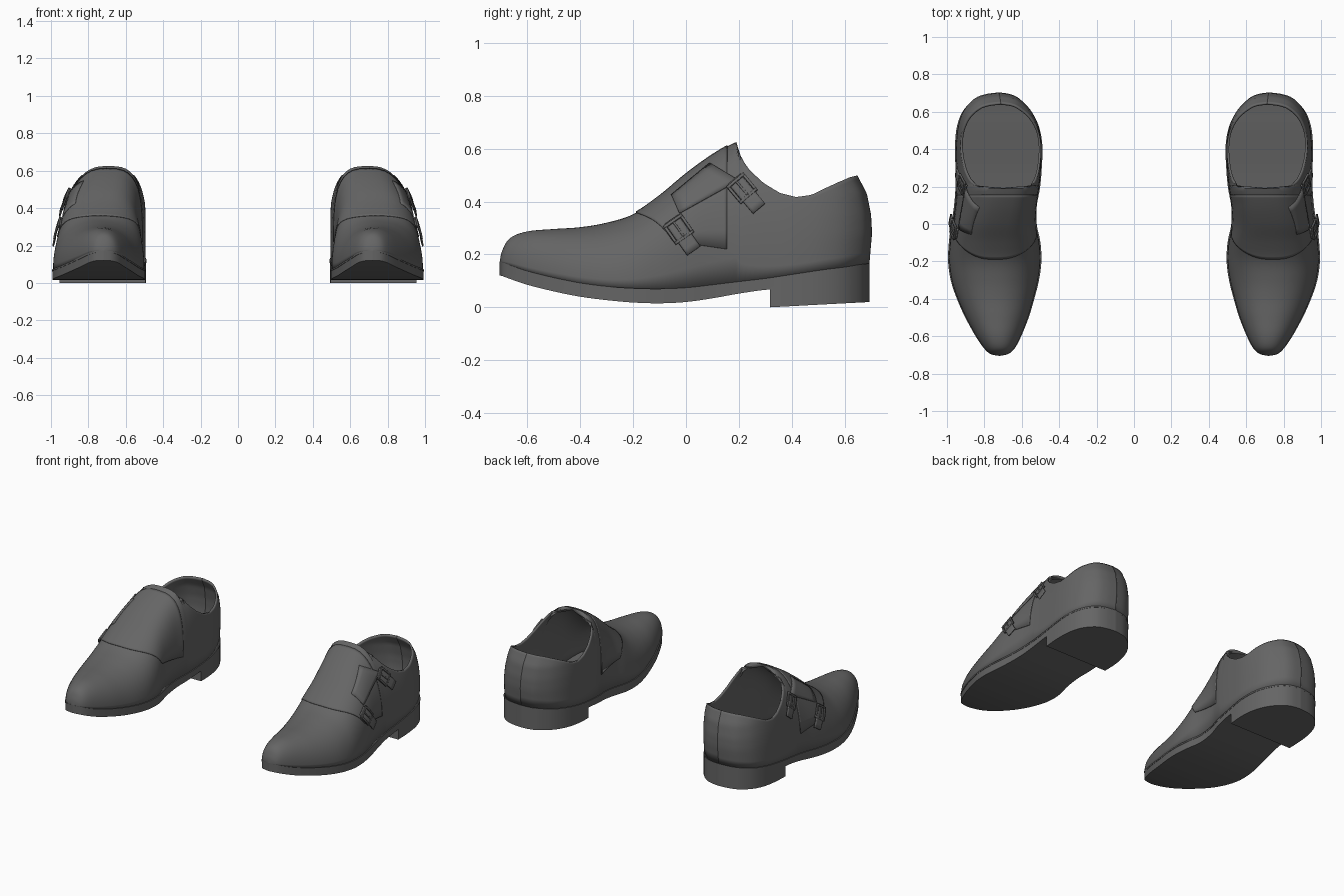
import bpy, bmesh, math
from mathutils import Vector

if "Cube" in bpy.data.objects:
    bpy.data.objects.remove(bpy.data.objects["Cube"])

leather = bpy.data.materials.new("dark_grey_leather")
leather.diffuse_color = (0.13, 0.13, 0.13, 1)
leather.use_nodes = True
leather.node_tree.nodes["Principled BSDF"].inputs["Base Color"].default_value = leather.diffuse_color

# Stations toe to heel: y, inner x, outer x, sole bottom, welt height, crown height
STATIONS = [
    (-.705, .72, .72, .120, .170, .170), (-.695, .675, .765, .118, .168, .215),
    (-.665, .64, .80, .107, .157, .262), (-.6, .605, .845, .085, .135, .287),
    (-.5, .565, .90, .060, .110, .296), (-.4, .535, .945, .040, .090, .303),
    (-.3, .51, .978, .027, .077, .320), (-.2, .497, .992, .018, .070, .352),
    (-.1, .502, .988, .015, .068, .420), (0, .522, .975, .020, .072, .503),
    (.1, .522, .96, .034, .083, .575), (.19, .505, .953, .050, .094, .625),
    (.3, .495, .953, .066, .107, .66), (.42, .492, .955, .072, .125, .68),
    (.52, .51, .945, .078, .140, .68), (.6, .55, .915, .085, .150, .68),
    (.66, .61, .86, .090, .160, .68), (.685, .66, .80, .092, .163, .68),
    (.695, .725, .725, .093, .165, .68)]
COLLAR = [(.19, .63), (.21, .565), (.24, .525), (.3, .47), (.36, .432), (.42, .417),
          (.48, .425), (.54, .45), (.6, .472), (.66, .492), (.7, .5)]
HEEL_BACK = [(.1, .692), (.17, .694), (.28, .704), (.35, .70), (.43, .684), (.5, .648), (.7, .6)]
LAST = len(STATIONS) - 1
OPEN_U = 11  # station where the foot opening starts


def smooth(a, b, v):
    t = min(1, max(0, (v - a) / (b - a)))
    return t * t * (3 - 2 * t)


def lerp_table(table, v):
    for (a, fa), (b, fb) in zip(table, table[1:]):
        if v <= b:
            return fa + (fb - fa) * max(0, (v - a) / (b - a))
    return table[-1][1]


def station(u):
    i = min(int(u), LAST - 1)
    t = u - i
    p = [STATIONS[min(max(k, 0), LAST)] for k in range(i - 1, i + 3)]
    return [.5 * (2 * b + (c - a) * t + (2 * a - 5 * b + 4 * c - d) * t * t
                  + (3 * b - a - 3 * c + d) * t ** 3) for a, b, c, d in zip(*p)]


def u_at(y):
    lo, hi = 0, LAST
    for _ in range(40):
        mid = (lo + hi) / 2
        lo, hi = (mid, hi) if station(mid)[0] < y else (lo, mid)
    return lo


def surface(u, side, r, off=0.0):
    """Point on the upper; r is height from welt (0) to crown (1)."""
    y, xin, xout, _, welt, crown = station(u)
    n = exponent(y, side)
    c, w = (xin + xout) / 2, (xout - xin) / 2 * .985
    half = w * max(0, 1 - r ** n) ** (1 / n)
    z = welt + (crown - welt) * r
    lean = .03 * smooth(-.2, .15, y) * r * r
    if y > .2:
        y = .2 + (y - .2) * (lerp_table(HEEL_BACK, z) - .2) / .495
    return Vector((c + side * (half + off * (1 - r ** 6)) - lean, y, z + off * r * r))


def exponent(y, side):
    return 2.15 + (.55 if side > 0 else 1.0) * smooth(-.35, .1, y)


def finish(name, verts, faces, thickness=0, offset=-1, angle=40):
    mesh = bpy.data.meshes.new(name)
    mesh.from_pydata(verts, [], faces)
    bm = bmesh.new()
    bm.from_mesh(mesh)
    bmesh.ops.remove_doubles(bm, verts=bm.verts, dist=.0004)
    bmesh.ops.recalc_face_normals(bm, faces=bm.faces)
    bm.to_mesh(mesh)
    bm.free()
    mesh.materials.append(leather)
    ob = bpy.data.objects.new(name, mesh)
    bpy.context.collection.objects.link(ob)
    bpy.ops.object.select_all(action='DESELECT')
    ob.select_set(True)
    bpy.context.view_layer.objects.active = ob
    bpy.ops.object.shade_smooth_by_angle(angle=math.radians(angle))
    if thickness:
        mod = ob.modifiers.new("thickness", 'SOLIDIFY')
        mod.thickness, mod.offset = thickness, offset
    mod = ob.modifiers.new("second_shoe", 'MIRROR')
    mod.use_mirror_merge = False
    return ob


def grid_faces(rows, cols, start=0):
    return [(start + i * cols + j, start + i * cols + j + 1,
             start + (i + 1) * cols + j + 1, start + (i + 1) * cols + j)
            for i in range(rows - 1) for j in range(cols - 1)]


# Upper: two half shells meeting along the crown, cut off at the collar
SUB, STEPS = 6, 16
us = [k / SUB for k in range(LAST * SUB + 1)]
verts, faces = [], []
for side in (-1, 1):
    start = len(verts)
    for u in us:
        y, _, _, _, welt, crown = station(u)
        n = exponent(y, side)
        top = 1.0
        if u > OPEN_U:
            top = min(1, (lerp_table(COLLAR, y) - welt) / (crown - welt))
        end = math.asin(top ** (n / 2))
        for j in range(STEPS + 1):
            r = min(1, math.sin(end * j / STEPS) ** (2 / n)) if j else 0
            verts.append(surface(u, side, r))
    faces += grid_faces(len(us), STEPS + 1, start)
finish("upper", verts, faces, .012)


# Sole, heel and insole: rectangular sections lofted along the outline
def loft(name, us, low, high, inset):
    verts, faces = [], []
    for u in us:
        s = station(u)
        w = (s[2] - s[1]) / 2
        c, w = (s[1] + s[2]) / 2, max(w - inset, w * .1)
        lo, hi = low(s), high(s)
        verts += [(c - w, s[0], hi), (c - w, s[0], lo), (c + w, s[0], lo), (c + w, s[0], hi)]
    for i in range(len(us) - 1):
        for j in range(4):
            k = (j + 1) % 4
            faces.append((4 * i + j, 4 * i + k, 4 * i + 4 + k, 4 * i + 4 + j))
    e = 4 * (len(us) - 1)
    faces += [(0, 1, 2, 3), (e, e + 1, e + 2, e + 3)]
    return finish(name, verts, faces)


heel_us = [u_at(.318)] + [u for u in us if station(u)[0] > .33]
insole_us = [u for u in us if -.3 < station(u)[0] < .68]
loft("sole", us, lambda s: s[3], lambda s: s[4] - .006, 0)
loft("welt", us, lambda s: s[4] - .007, lambda s: s[4] + .002, -.002)
loft("heel", heel_us, lambda s: .02 * (s[0] - .318) / .377, lambda s: s[3] + .01, 0)
loft("insole", insole_us, lambda s: s[4] - .01, lambda s: s[4] + .006, .012)
loft("heel_pad", [u for u in heel_us if station(u)[0] < .68],
     lambda s: s[4], lambda s: s[4] + .012, .014)

# Strap panel wrapped over the instep
rows, cols = 24, 12
verts, faces = [], []
for side in (-1, 1):
    start = len(verts)
    for i in range(rows):
        a = i / (rows - 1)
        for j in range(cols):
            b = j / (cols - 1)
            front = -.19 + .14 * (1 - math.sin(b * math.pi / 2)) ** 1.2
            y = front + (.155 - front) * a
            u = u_at(y)
            s = station(u)
            r0 = (.25 - .03 * a - s[4]) / (s[5] - s[4])
            n = exponent(y, side)
            t0 = math.asin(r0 ** (n / 2))
            th = t0 + (math.pi / 2 - t0) * b
            verts.append(surface(u, side, min(1, math.sin(th) ** (2 / n)), .005))
    faces += grid_faces(rows, cols, start)
finish("strap_panel", verts, faces, .006)


# Plates laid on the outer side, given by four (y, z) corners
def plate(name, corners, off, thick, flare=0.0, n=7):
    a, b, c, d = (Vector(p) for p in corners)
    verts = []
    for i in range(n):
        for j in range(n):
            s, t = i / (n - 1), j / (n - 1)
            y, z = a.lerp(b, t).lerp(d.lerp(c, t), s)
            u = u_at(y)
            st = station(u)
            r = min(.97, (z - st[4]) / (st[5] - st[4]))
            p = surface(u, 1, r)
            verts.append((p.x + off + flare * s, y, z))
    finish(name, verts, grid_faces(n, n), thick, 0)


def strip(name, center, d, p, lo, hi, left, right, off, thick, flare=0.0):
    pt = lambda s, t: tuple(center[k] + d[k] * s + p[k] * t for k in (0, 1))
    plate(name, [pt(lo, left), pt(lo, right), pt(hi, right), pt(hi, left)], off, thick, flare)


plate("upper_flap", [(-.055, .425), (.09, .545), (.20, .48), (-.025, .355)], .008, .006)

# Buckles with their strap tongues
for label, center, ang in (("lower", (-.028, .295), -55), ("upper", (.212, .45), -50)):
    ang = math.radians(ang)
    d = (math.cos(ang), math.sin(ang))
    p = (-d[1], d[0])
    strip(label + "_strap_end", center, d, p, -.045, .10, -.03, .03, .010, .008, .012)
    for part, box in (("top", (-.042, -.032, -.042, .042)), ("bottom", (.032, .042, -.042, .042)),
                      ("front", (-.042, .042, -.042, -.032)), ("back", (-.042, .042, .032, .042)),
                      ("pin", (-.035, .035, -.004, .004))):
        strip(f"{label}_buckle_{part}", center, d, p, *box, .018, .010)
